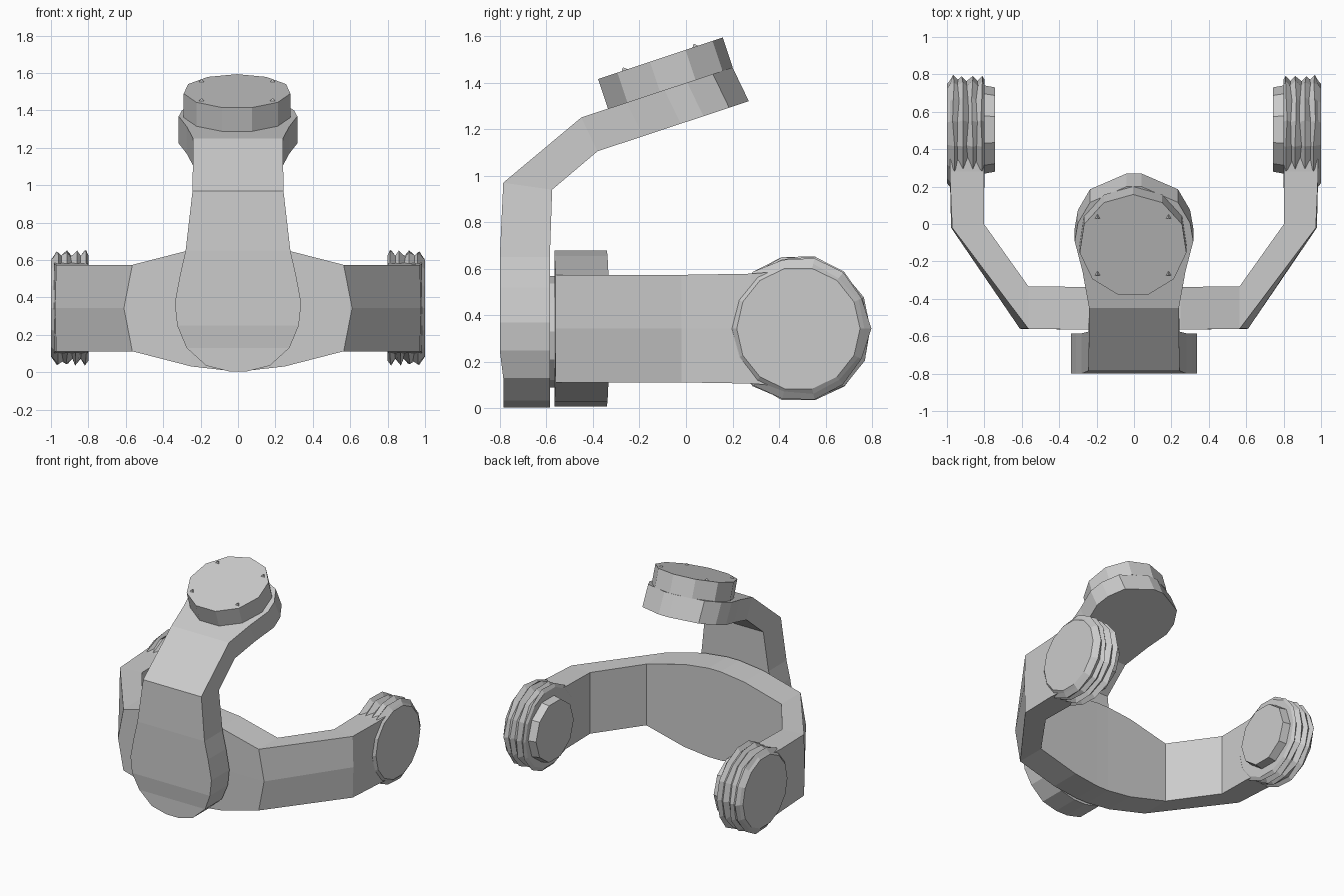
import bpy, bmesh, math, random
from mathutils import Matrix, Vector

if "Cube" in bpy.data.objects:
    bpy.data.objects.remove(bpy.data.objects["Cube"])

random.seed(4)


def finish(name, bm):
    bmesh.ops.recalc_face_normals(bm, faces=bm.faces)
    me = bpy.data.meshes.new(name)
    bm.to_mesh(me)
    bm.free()
    ob = bpy.data.objects.new(name, me)
    bpy.context.collection.objects.link(ob)
    return ob


def loft(name, rings):
    bm = bmesh.new()
    vs = [[bm.verts.new(p) for p in r] for r in rings]
    n = len(vs[0])
    for a, b in zip(vs, vs[1:]):
        for i in range(n):
            j = (i + 1) % n
            bm.faces.new((a[i], a[j], b[j], b[i]))
    bm.faces.new(vs[0])
    bm.faces.new(vs[-1])
    return finish(name, bm)


def mirror(ob):
    m = ob.modifiers.new("Mirror", 'MIRROR')
    m.use_axis = (True, False, False)
    m.use_mirror_merge = False


def prism(name, sides, r1, r2, depth, matrix):
    bm = bmesh.new()
    bmesh.ops.create_cone(bm, cap_ends=True, segments=sides, radius1=r1,
                          radius2=r2, depth=depth, matrix=matrix)
    return finish(name, bm)


# upright arm: round foot, straight shaft, then a bend into a round head
def upright_ring(front, back, w):
    return [(-w, *front), (w, *front), (w, *back), (-w, *back)]


foot = [(0.005, 0.05), (0.035, 0.17), (0.13, 0.275), (0.25, 0.325),
        (0.37, 0.338), (0.52, 0.31), (0.65, 0.28)]
rings = [upright_ring((-0.785 if z < 0.2 else -0.8, z), (-0.585, z), w) for z, w in foot]
rings.append(upright_ring((-0.785, 0.97), (-0.575, 0.94), 0.243))
f0, f1 = Vector((-0.45, 1.25)), Vector((0.2, 1.465))
b0, b1 = Vector((-0.38, 1.105)), Vector((0.27, 1.32))
for t, w in [(0, 0.24), (0.3, 0.275), (0.55, 0.317), (0.7, 0.3), (0.87, 0.235), (1, 0.04)]:
    rings.append(upright_ring(f0.lerp(f1, t), b0.lerp(b1, t), w))
loft("upright_arm", rings)

# thin pivot hub joining upright and fork
prism("pivot_hub", 12, 0.24, 0.24, 0.06,
      Matrix.Translation((0, -0.58, 0.33)) @ Matrix.Rotation(math.pi / 2, 4, 'X'))

# tilted cap on the head, with four tiny three-sided pins
tilt = Matrix.Translation((-0.005, -0.094, 1.438)) @ Matrix.Rotation(math.radians(18.4), 4, 'X')
prism("head_cap", 11, 0.288, 0.288, 0.136, tilt)
for x in (-0.19, 0.19):
    for y in (-0.16, 0.16):
        prism("cap_pin", 3, 0.025, 0.004, 0.02, tilt @ Matrix.Translation((x, y, 0.07)))


# fork: swollen middle, diagonal shoulders, straight arms
C = 0.343


def fork_ring(outer, inner, h, bulge):
    (ox, oy), (ix, iy) = outer, inner
    return [(ox, oy, C - h), (ox + bulge, oy, C), (ox, oy, C + h),
            (ix, iy, C + h), (ix, iy, C), (ix, iy, C - h)]


half = [
    fork_ring((0.05, -0.565), (0.05, -0.34), 0.335, 0),
    fork_ring((0.25, -0.565), (0.25, -0.337), 0.312, 0),
    fork_ring((0.565, -0.56), (0.565, -0.333), 0.231, 0.045),
    fork_ring((0.972, -0.02), (0.802, 0.0), 0.231, 0.006),
    fork_ring((0.985, 0.28), (0.802, 0.28), 0.236, 0.0),
    fork_ring((0.985, 0.45), (0.802, 0.45), 0.25, 0.0),
]
left = [[(-x, y, z) for x, y, z in r] for r in reversed(half)]
loft("fork", left + half)

# ridged round ends of the fork arms
N = 14
rings = []
profile = [(0.80, 0.29), (0.815, 0.315), (0.84, 0.285), (0.865, 0.313), (0.89, 0.285),
           (0.915, 0.313), (0.94, 0.287), (0.965, 0.31), (0.985, 0.285), (1.0, 0.265)]
for k, (x, r) in enumerate(profile):
    inner = 0 < k < len(profile) - 1
    ring = []
    for i in range(N):
        a = 2 * math.pi * i / N
        d = random.uniform(-0.01, 0.004) if inner else 0
        dx = random.uniform(-0.006, 0.006) if inner else 0
        ring.append((x + dx, 0.483 + (r + d) * math.cos(a), C + (r + d) * math.sin(a)))
    rings.append(ring)
mirror(loft("arm_end_disc", rings))

# pads on the inside of the arm ends
pad = prism("arm_end_pad", 10, 0.24, 0.225, 0.08,
            Matrix.Translation((0.782, 0.505, C)) @ Matrix.Rotation(-math.pi / 2, 4, 'Y'))
mirror(pad)
